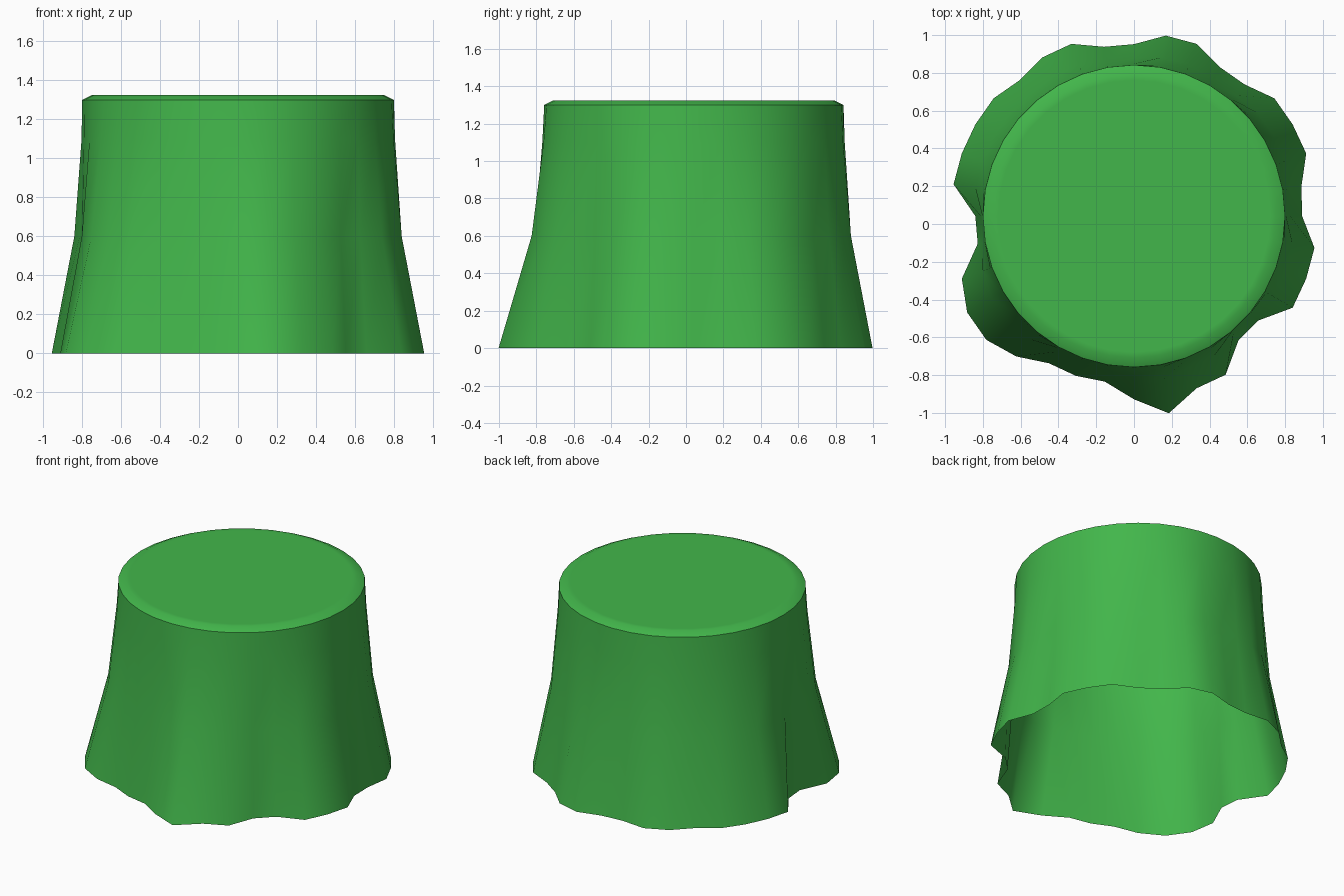
import bpy
import bmesh
from math import radians, sin, cos

cube = bpy.data.objects.get("Cube")
if cube:
    bpy.data.objects.remove(cube, do_unlink=True)

# Cloth colour
green = bpy.data.materials.new("cloth_green")
green.use_nodes = True
colour = (0.055, 0.47, 0.07, 1)
green.diffuse_color = colour
shader = green.node_tree.nodes["Principled BSDF"]
shader.inputs["Base Color"].default_value = colour
shader.inputs["Roughness"].default_value = 0.8

# Hem radius every ten degrees, in percent, counter-clockwise from +x
HEM = [89, 90, 97, 97, 97, 91, 91, 97, 97, 91, 91, 97,
       97, 94, 97, 97, 97, 97, 84, 84, 97, 102, 102, 97,
       90, 90, 89, 97, 106, 97, 97, 86, 86, 97, 97, 97]
TOP_RADIUS = 0.8
CENTRE_Y = 0.042

# Skirt rings: height and how strongly the folds show
SKIRT = [(0, 1), (0.6, 0.31), (1.1, 0.06), (1.3, 0)]
# Tabletop rings: height and radius
TABLETOP = [(1.325, 0.75), (1.325, 0.72)]


def add_ring(bm, radii, z):
    """Closed ring of vertices, one per radius."""
    step = radians(360 / len(radii))
    return [bm.verts.new((r * cos(i * step), CENTRE_Y + r * sin(i * step), z))
            for i, r in enumerate(radii)]


def bridge(bm, lower, upper):
    """Quads between two rings of the same size."""
    n = len(lower)
    for i in range(n):
        j = (i + 1) % n
        bm.faces.new((lower[i], lower[j], upper[j], upper[i]))


bm = bmesh.new()
rings = []
for z, fold in SKIRT:
    radii = [TOP_RADIUS + fold * (h / 100 - TOP_RADIUS) for h in HEM]
    rings.append(add_ring(bm, radii, z))
for z, r in TABLETOP:
    rings.append(add_ring(bm, [r] * len(HEM), z))
for lower, upper in zip(rings, rings[1:]):
    bridge(bm, lower, upper)
bm.faces.new(rings[-1])  # flat tabletop, the hem stays open

mesh = bpy.data.meshes.new("tablecloth")
bm.to_mesh(mesh)
bm.free()
mesh.materials.append(green)
cloth = bpy.data.objects.new("tablecloth", mesh)
bpy.context.collection.objects.link(cloth)

# Smooth folds with a crisp table edge
bpy.ops.object.select_all(action="DESELECT")
cloth.select_set(True)
bpy.context.view_layer.objects.active = cloth
bpy.ops.object.shade_smooth_by_angle(angle=radians(55))
